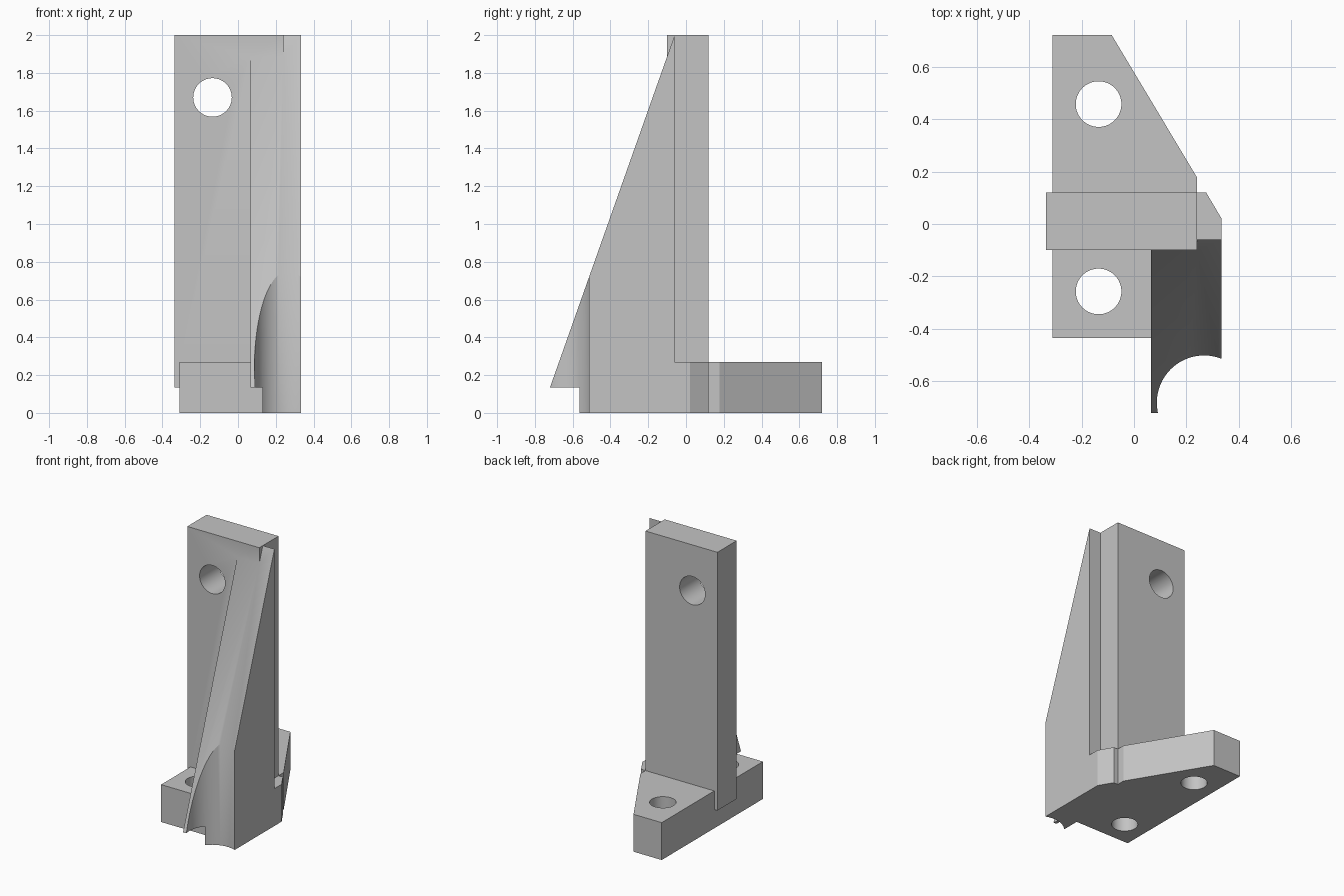
import bpy, bmesh, math
from mathutils import Vector

if "Cube" in bpy.data.objects:
    bpy.data.objects.remove(bpy.data.objects["Cube"])

# Single grey material
grey = bpy.data.materials.new("plain_grey")
grey.use_nodes = True
grey.diffuse_color = (0.55, 0.55, 0.55, 1)
bsdf = next(n for n in grey.node_tree.nodes if n.type == 'BSDF_PRINCIPLED')
bsdf.inputs["Base Color"].default_value = grey.diffuse_color


def prism(name, outline, direction):
    """Extrude a closed 3D outline along a direction into a solid."""
    bm = bmesh.new()
    face = bm.faces.new([bm.verts.new(p) for p in outline])
    ext = bmesh.ops.extrude_face_region(bm, geom=[face])
    moved = [v for v in ext["geom"] if isinstance(v, bmesh.types.BMVert)]
    bmesh.ops.translate(bm, verts=moved, vec=Vector(direction))
    bmesh.ops.recalc_face_normals(bm, faces=bm.faces)
    mesh = bpy.data.meshes.new(name)
    bm.to_mesh(mesh)
    bm.free()
    mesh.materials.append(grey)
    obj = bpy.data.objects.new(name, mesh)
    bpy.context.collection.objects.link(obj)
    return obj


def cylinder(name, centre, radius, depth, along_y=False):
    n = 64
    ring = [(radius * math.cos(2 * math.pi * i / n),
             radius * math.sin(2 * math.pi * i / n)) for i in range(n)]
    x, y, z = centre
    if along_y:
        return prism(name, [(x + a, y, z + b) for a, b in ring], (0, depth, 0))
    return prism(name, [(x + a, y + b, z) for a, b in ring], (0, 0, depth))


def combine(target, tool, operation):
    """Apply a boolean and discard the tool."""
    mod = target.modifiers.new(operation.lower(), 'BOOLEAN')
    mod.operation, mod.object, mod.solver = operation, tool, 'EXACT'
    bpy.context.view_layer.objects.active = target
    bpy.ops.object.modifier_apply(modifier=mod.name)
    bpy.data.objects.remove(tool)


# Base slab with tapered rear and narrow front foot
base_outline = [(-0.31, 0.72), (-0.085, 0.72), (0.24, 0.178), (0.24, 0.12),
                (0.275, 0.12), (0.333, 0.022), (0.333, -0.62), (0.13, -0.62),
                (0.13, -0.435), (-0.31, -0.435)]
bracket = prism("bracket", [(x, y, 0) for x, y in base_outline], (0, 0, 0.27))

# Upright plate, slightly overhanging the base
plate_outline = [(-0.335, -0.1), (0.24, -0.1), (0.24, 0.12), (-0.335, 0.12)]
plate = prism("upright_plate", [(x, y, 0.135) for x, y in plate_outline], (0, 0, 1.865))

# Sloping triangular rib
rib_outline = [(-0.06, 2), (-0.72, 0.135), (-0.06, 0.135)]
rib = prism("sloping_rib", [(0.065, y, z) for y, z in rib_outline], (0.268, 0, 0))

combine(bracket, plate, 'UNION')
combine(bracket, rib, 'UNION')

# Concave front scoop, two base holes and one plate hole
combine(bracket, cylinder("scoop_cutter", (0.267, -0.681, -0.1), 0.18, 2), 'DIFFERENCE')
for y in (0.457, -0.257):
    combine(bracket, cylinder("base_hole_cutter", (-0.135, y, -0.1), 0.087, 0.6), 'DIFFERENCE')
combine(bracket, cylinder("plate_hole_cutter", (-0.135, -0.3, 1.67), 0.102, 0.6, True), 'DIFFERENCE')

# Smooth the bores, keep the edges crisp
bpy.ops.object.select_all(action='DESELECT')
bracket.select_set(True)
bpy.context.view_layer.objects.active = bracket
bpy.ops.object.shade_smooth_by_angle(angle=math.radians(25))
